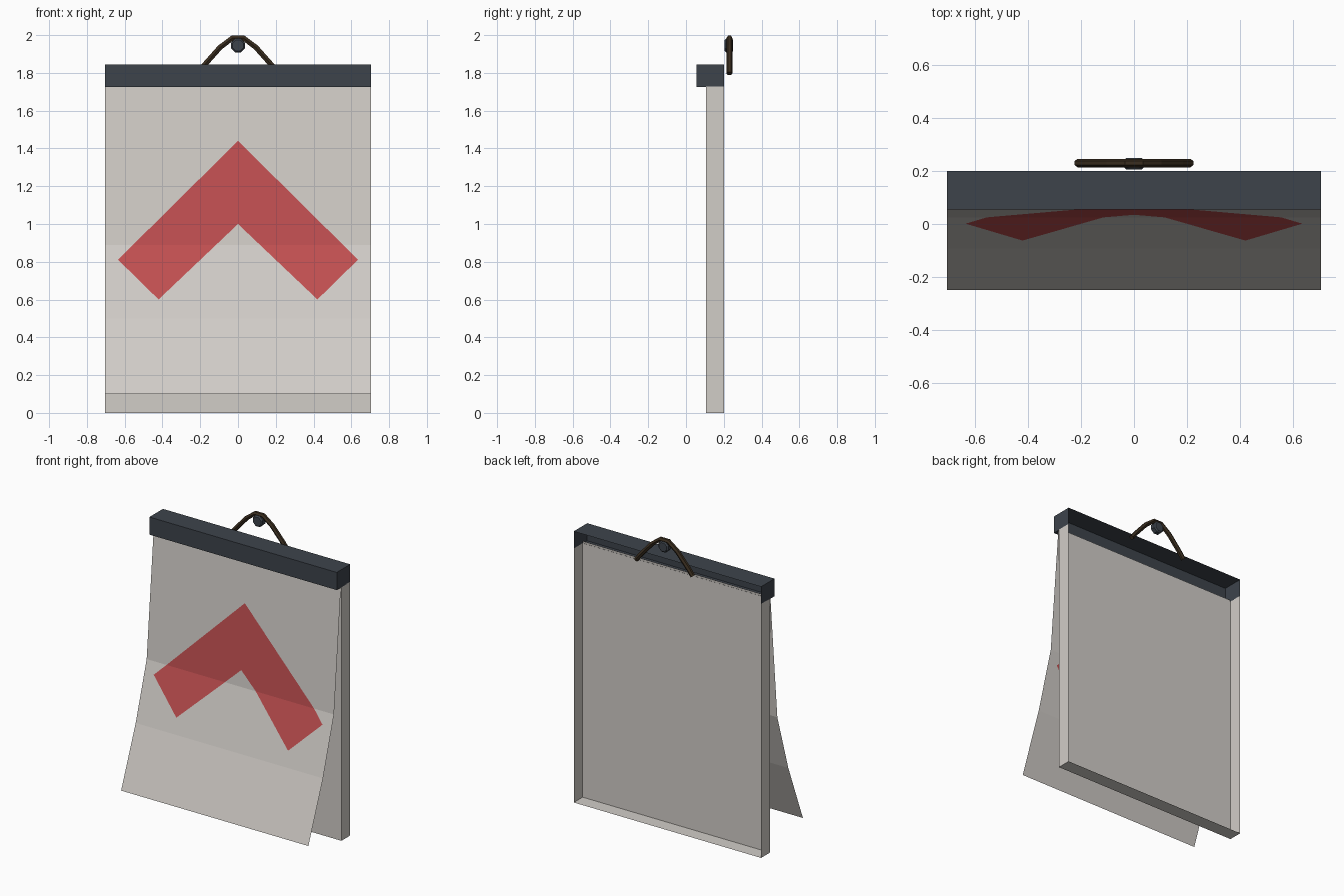
import bpy, bmesh, math
from mathutils import Vector, Matrix

if "Cube" in bpy.data.objects:
    bpy.data.objects.remove(bpy.data.objects["Cube"])

W = 0.705  # half width shared by bar, tray and page


def material(name, rgb):
    m = bpy.data.materials.new(name)
    m.diffuse_color = (*rgb, 1)
    m.use_nodes = True
    m.node_tree.nodes["Principled BSDF"].inputs["Base Color"].default_value = m.diffuse_color
    return m


PAPER = material("warm_white_paper", (0.64, 0.61, 0.575))
RED = material("faded_red", (0.54, 0.08, 0.083))
SLATE = material("dark_slate", (0.047, 0.057, 0.071))
WIRE = material("dark_brown_wire", (0.042, 0.027, 0.014))


def finish(bm, name, *mats):
    me = bpy.data.meshes.new(name)
    bm.to_mesh(me)
    bm.free()
    for m in mats:
        me.materials.append(m)
    ob = bpy.data.objects.new(name, me)
    bpy.context.collection.objects.link(ob)
    return ob


def open_box(name, y0, y1, z0, z1, mat, drop):
    """Thin-walled box; faces whose outward normal is in drop are left out."""
    bm = bmesh.new()
    bmesh.ops.create_cube(bm, size=1)
    bmesh.ops.scale(bm, vec=(2 * W, y1 - y0, z1 - z0), verts=bm.verts)
    bmesh.ops.translate(bm, vec=(0, (y0 + y1) / 2, (z0 + z1) / 2), verts=bm.verts)
    bm.normal_update()
    gone = [f for f in bm.faces if any(f.normal.dot(Vector(d)) > 0.9 for d in drop)]
    bmesh.ops.delete(bm, geom=gone, context='FACES')
    return finish(bm, name, mat)


# Backing tray (open at back and top) and binding bar (open at back and bottom)
open_box("backing_tray", 0.105, 0.2, 0, 1.728, PAPER, [(0, 1, 0), (0, 0, 1)])
open_box("binding_bar", 0.055, 0.2, 1.725, 1.845, SLATE, [(0, 1, 0), (0, 0, -1)])

# Lip closing the underside of the bar in front of the tray
bm = bmesh.new()
bm.faces.new([bm.verts.new(p) for p in
              [(-W, 0.055, 1.725), (-W, 0.105, 1.725), (W, 0.105, 1.725), (W, 0.055, 1.725)]])
finish(bm, "bar_lip", SLATE)

# Curling front page, cut along the outline of the painted chevron
profile = [(0.1, 1.74), (0.025, 0.89), (-0.093, 0.5), (-0.25, 0.1)]
bm = bmesh.new()
rows = [[bm.verts.new((x, y, z)) for x in (-W, W)] for y, z in profile]
for a, b in zip(rows, rows[1:]):
    bm.faces.new((a[0], b[0], b[1], a[1]))


def cut(x, z, slope):
    for s in (-1, 1):
        bmesh.ops.bisect_plane(bm, geom=bm.verts[:] + bm.edges[:] + bm.faces[:], dist=1e-5,
                               plane_co=(s * x, 0, z), plane_no=(-s * slope, 0, 1))


bmesh.ops.bisect_plane(bm, geom=bm.verts[:] + bm.edges[:] + bm.faces[:], dist=1e-5,
                       plane_co=(0, 0, 0), plane_no=(1, 0, 0))
TOP, INNER, END = (0, 1.44, -0.99), (0, 1.0, -0.95), (0.42, 0.6, 0.98)
for line in (TOP, INNER, END):
    cut(*line)


def above(p, line):
    return p.z > line[1] + line[2] * (abs(p.x) - line[0])


for f in bm.faces:
    c = f.calc_center_median()
    f.material_index = int(not above(c, TOP) and above(c, INNER) and above(c, END))
finish(bm, "front_page", PAPER, RED)

# Wire hanging loop
half = [(0.03, 1.984), (0.095, 1.935), (0.175, 1.845), (0.213, 1.797)]
path = [(-x, z) for x, z in reversed(half)] + half
cu = bpy.data.curves.new("hanging_loop", 'CURVE')
cu.dimensions = '3D'
cu.bevel_depth = 0.016
cu.bevel_resolution = 1
cu.use_fill_caps = True
sp = cu.splines.new('POLY')
sp.points.add(len(path) - 1)
for p, (x, z) in zip(sp.points, path):
    p.co = (x, 0.23, z, 1)
cu.materials.append(WIRE)
loop = bpy.data.objects.new("hanging_loop", cu)
bpy.context.collection.objects.link(loop)
bpy.context.view_layer.objects.active = loop
loop.select_set(True)
bpy.ops.object.convert(target='MESH')
for f in loop.data.polygons:
    f.use_smooth = False

# Nail under the loop, with chamfered rims
bm = bmesh.new()
bmesh.ops.create_cone(bm, cap_ends=True, segments=8, radius1=0.04, radius2=0.04, depth=0.045,
                      matrix=Matrix.Translation((0, 0.2275, 1.945)) @ Matrix.Rotation(math.pi / 2, 4, 'X')
                      @ Matrix.Rotation(math.pi / 8, 4, 'Z'))
rims = [e for e in bm.edges if abs(e.verts[0].co.y - e.verts[1].co.y) < 1e-4]
bmesh.ops.bevel(bm, geom=rims, offset=0.008, segments=1, affect='EDGES')
finish(bm, "nail", SLATE)
